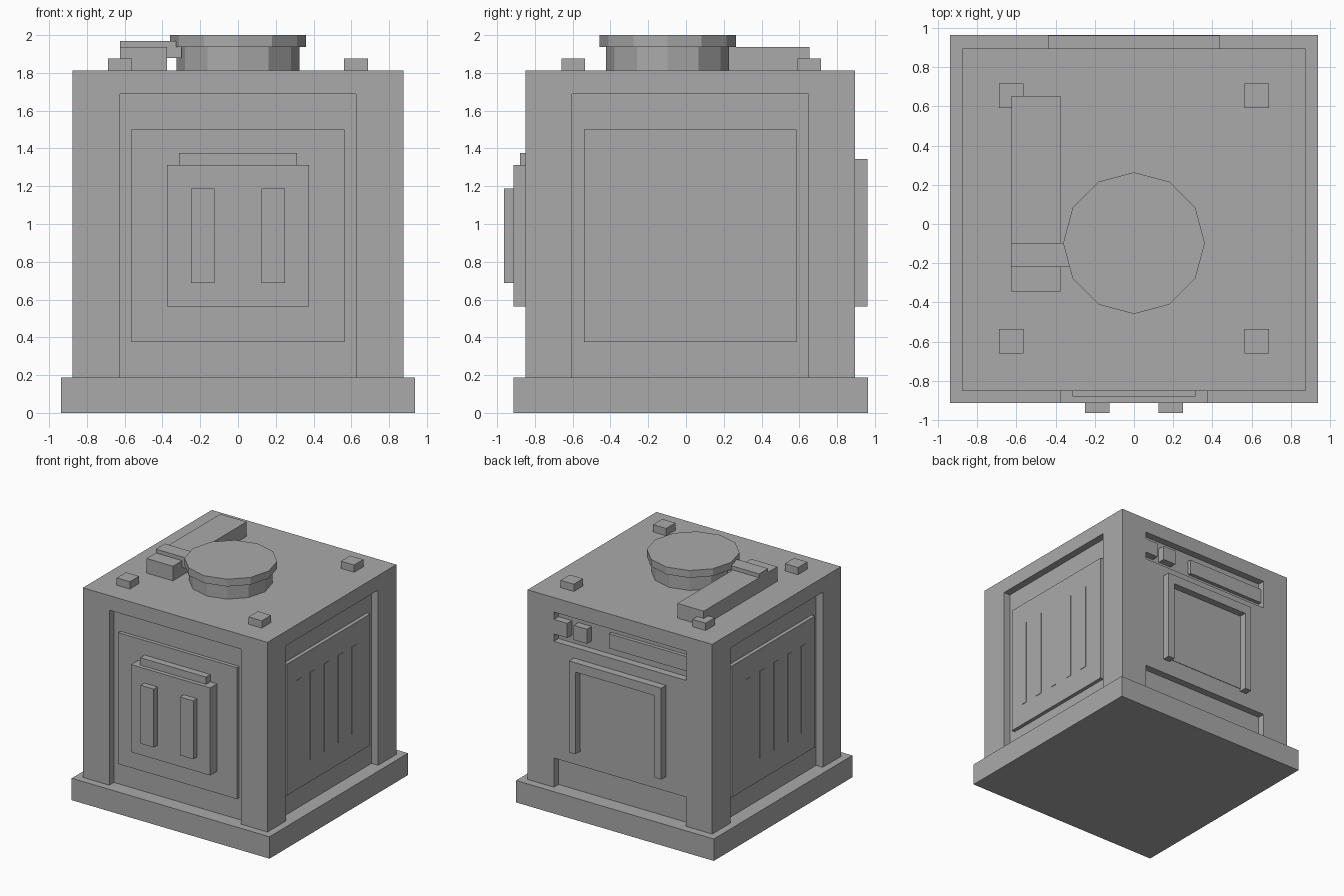
import bpy, bmesh, math

if "Cube" in bpy.data.objects:
    bpy.data.objects.remove(bpy.data.objects["Cube"])

grey = bpy.data.materials.new("mid grey")
grey.diffuse_color = (0.4, 0.4, 0.4, 1)
grey.use_nodes = True
grey.node_tree.nodes["Principled BSDF"].inputs["Base Color"].default_value = grey.diffuse_color

CY = 0.0225                      # body centre in y (front details push it back)
HX, F, B = 0.875, -0.85, 0.895   # body half width, front face, back face
D = 0.0625                       # recess depth


def finish(name, bm):
    bmesh.ops.recalc_face_normals(bm, faces=bm.faces)
    me = bpy.data.meshes.new(name)
    bm.to_mesh(me)
    bm.free()
    me.materials.append(grey)
    ob = bpy.data.objects.new(name, me)
    bpy.context.collection.objects.link(ob)
    return ob


def boxes(name, *specs):
    """One object from boxes given as (x0, x1, y0, y1, z0, z1)."""
    bm = bmesh.new()
    for x0, x1, y0, y1, z0, z1 in specs:
        vs = bmesh.ops.create_cube(bm, size=1)["verts"]
        for v in vs:
            v.co = ((x0 + x1) / 2 + v.co.x * (x1 - x0),
                    (y0 + y1) / 2 + v.co.y * (y1 - y0),
                    (z0 + z1) / 2 + v.co.z * (z1 - z0))
    return finish(name, bm)


def sided(x0, x1, *rest):
    """The same box on the right and mirrored to the left."""
    return [(x0, x1, *rest), (-x1, -x0, *rest)]


def disc(name, r, z0, z1):
    bm = bmesh.new()
    bmesh.ops.create_cone(bm, cap_ends=True, segments=12, radius1=r, radius2=r, depth=z1 - z0)
    for v in bm.verts:
        v.co.y -= 0.0975
        v.co.z += (z0 + z1) / 2
    ob = finish(name, bm)
    return ob


# base and recessed body
boxes("base_plate", (-0.9375, 0.9375, -0.9125, 0.9625, 0, 0.1875))
body = boxes("body", (-HX, HX, F, B, 0.1875, 1.8125))
cutter = boxes("recess_cutter",
               (-0.625, 0.625, F - 0.1, F + D, 0.1, 1.6875),
               (-0.625, 0.625, B - D, B + 0.1, 1.4375, 1.6875),
               (-0.625, 0.625, B - D, B + 0.1, 0.1, 0.4375),
               *sided(HX - D, HX + 0.1, CY - 0.625, CY + 0.625, 0.1, 1.6875))
cutter.hide_render = True
cutter.hide_viewport = True
mod = body.modifiers.new("recesses", "BOOLEAN")
mod.operation = "DIFFERENCE"
mod.solver = "EXACT"
mod.object = cutter

# front: panel, door, lip and two handles
boxes("front_panel", (-0.5625, 0.5625, F + 0.031, F + D + 0.01, 0.375, 1.5))
boxes("front_door", (-0.375, 0.375, -0.9125, F + 0.04, 0.5625, 1.3125))
boxes("front_door_lip", (-0.3125, 0.3125, -0.878, F + 0.04, 1.3125, 1.375))
boxes("front_handles", *sided(0.125, 0.25, -0.9625, -0.90, 0.6875, 1.1875))

# sides: raised panels with five thin vent strips
PX = HX - 0.031
boxes("side_panels", *sided(HX - D - 0.01, PX, CY - 0.5625, CY + 0.5625, 0.375, 1.5))
vents = []
for i in range(5):
    y = -0.385 + i * 0.1875
    vents += sided(PX - 0.003, PX + 0.004, y - 0.031, y + 0.031, 0.5625, 1.3125)
boxes("side_vents", *vents)

# back: hood frame, screen, two buttons and a label plate in the upper recess
boxes("back_frame", (-0.4375, 0.4375, B - 0.01, 0.9605, 1.265, 1.345),
      *sided(0.375, 0.4375, B - 0.01, 0.9605, 0.5625, 1.265))
boxes("back_screen", (-0.375, 0.375, B - 0.005, B + 0.004, 0.585, 1.265))
boxes("back_buttons", (0.5, 0.625, B - D - 0.01, B, 1.5, 1.625),
      (0.3125, 0.4375, B - D - 0.01, B, 1.5, 1.625))
boxes("back_plate", (-0.625, 0.125, B - D - 0.01, B - 0.031, 1.5, 1.625))

# top: twelve-sided drum and cap, duct, strap and corner studs
disc("top_drum", 0.325, 1.8, 1.9375)
disc("top_cap", 0.361, 1.9375, 2.0)
boxes("top_duct", (-0.625, -0.375, -0.345, 0.6525, 1.80, 1.9375))
boxes("duct_strap", (-0.6255, -0.30, -0.22, -0.0975, 1.88, 1.97))
studs = []
for y in (CY - 0.62, CY + 0.63):
    studs += sided(0.5625, 0.6875, y - 0.0625, y + 0.0625, 1.80, 1.875)
boxes("corner_studs", *studs)
